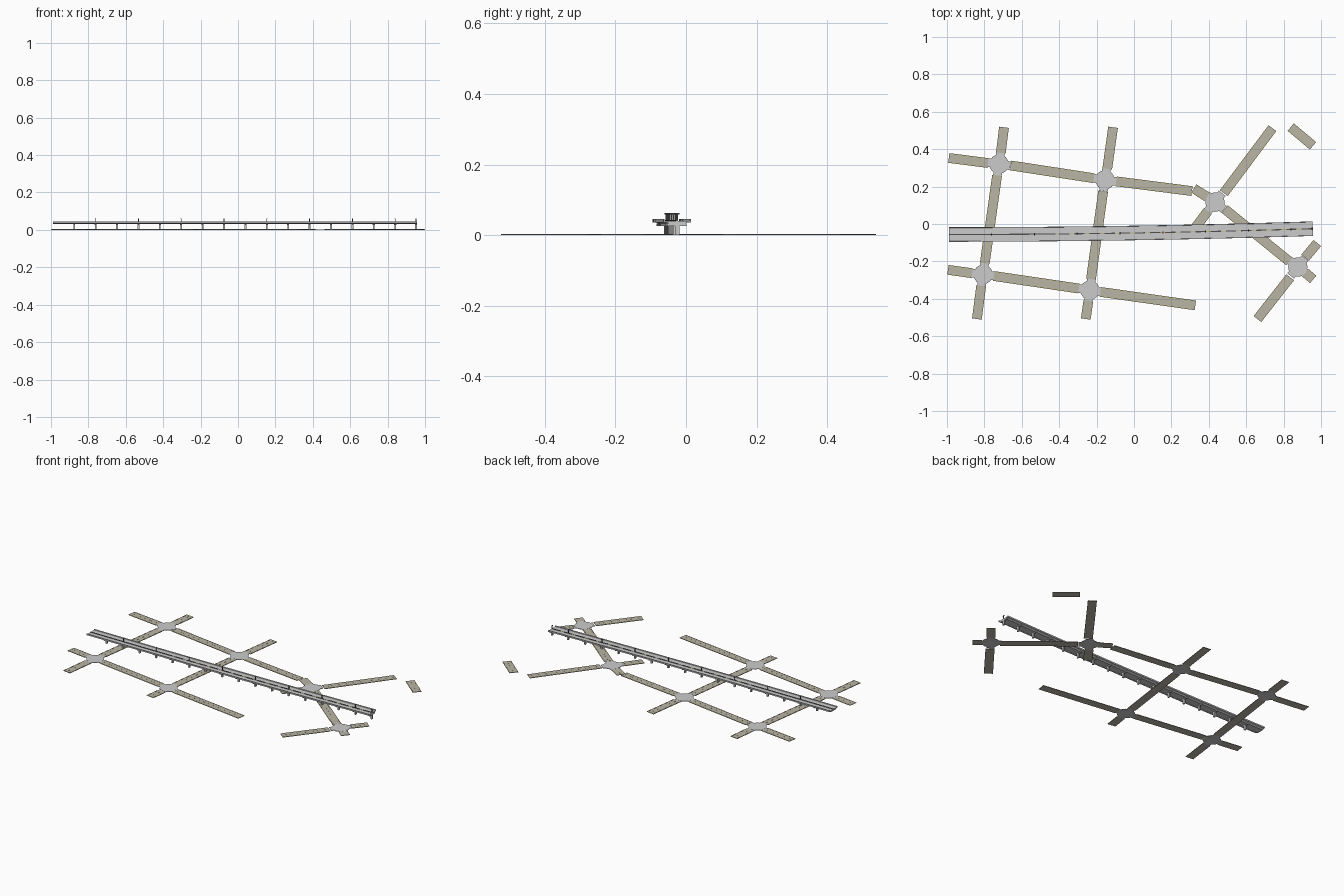
import bpy, bmesh, math
from mathutils import Vector, Matrix

if "Cube" in bpy.data.objects:
    bpy.data.objects.remove(bpy.data.objects["Cube"])


def material(name, rgb):
    m = bpy.data.materials.new(name)
    m.diffuse_color = (*rgb, 1)
    m.use_nodes = True
    m.node_tree.nodes["Principled BSDF"].inputs["Base Color"].default_value = m.diffuse_color
    return m


TAN = material("tan_paving", (0.48, 0.46, 0.39))
YELLOW = material("yellow_paint", (0.55, 0.47, 0.2))
DARK = material("dark_concrete", (0.08, 0.08, 0.08))
H = 0.003          # street thickness
W = 0.052          # street width


def finish(name, bm, mat=None):
    bmesh.ops.recalc_face_normals(bm, faces=bm.faces)
    me = bpy.data.meshes.new(name)
    bm.to_mesh(me)
    bm.free()
    ob = bpy.data.objects.new(name, me)
    bpy.context.collection.objects.link(ob)
    if mat:
        me.materials.append(mat)
    return ob


def add_box(bm, centre, size, angle=0):
    mat = (Matrix.Translation(centre) @ Matrix.Rotation(angle, 4, 'Z')
           @ Matrix.Diagonal((*size, 1)))
    bmesh.ops.create_cube(bm, size=1, matrix=mat)


def add_strip(bm, a, b, width, z0, z1, offset=0):
    a, b = Vector(a), Vector(b)
    d = b - a
    n = Vector((-d.y, d.x)).normalized() * offset
    c = (a + b) / 2 + n
    add_box(bm, (c.x, c.y, (z0 + z1) / 2), (d.length, width, z1 - z0),
            math.atan2(d.y, d.x))


# Ground streets: start and end points
streets = [
    ((-0.99, 0.353), (-0.78, 0.326)), ((-0.66, 0.313), (-0.215, 0.245)),
    ((-0.095, 0.228), (0.31, 0.176)), ((0.32, 0.19), (0.39, 0.145)),
    ((-0.695, 0.517), (-0.712, 0.38)), ((-0.732, 0.26), (-0.798, -0.21)),
    ((-0.817, -0.33), (-0.84, -0.508)), ((-0.112, 0.517), (-0.143, 0.295)),
    ((-0.165, 0.175), (-0.23, -0.295)), ((-0.244, -0.41), (-0.258, -0.508)),
    ((-0.995, -0.245), (-0.865, -0.263)), ((-0.75, -0.278), (-0.295, -0.345)),
    ((-0.18, -0.363), (0.328, -0.435)), ((0.48, 0.165), (0.74, 0.512)),
    ((0.395, 0.07), (0.32, -0.03)), ((0.485, 0.08), (0.83, -0.20)),
    ((0.915, -0.18), (0.98, -0.102)), ((0.835, -0.285), (0.66, -0.508)),
    ((0.915, -0.26), (0.958, -0.296)), ((0.838, 0.518), (0.957, 0.418)),
]
slabs, paint = bmesh.new(), bmesh.new()
for a, b in streets:
    add_strip(slabs, a, b, W, 0, H)
    for s in (-1, 1):
        add_strip(paint, a, b, 0.003, H * 0.5, H + 0.0006, s * (W / 2 - 0.004))
    # dashed centre line
    va, vb = Vector(a), Vector(b)
    n = max(1, round((vb - va).length / 0.04))
    for i in range(n):
        add_strip(paint, va.lerp(vb, (i + 0.25) / n), va.lerp(vb, (i + 0.75) / n),
                  0.002, H * 0.5, H + 0.0006)
finish("streets", slabs, TAN)
finish("street_markings", paint, YELLOW)

# Junctions: disc with four short arms
tilt = math.radians(-8)
junctions = [(-0.722, 0.32, tilt), (-0.155, 0.236, tilt), (-0.807, -0.27, tilt),
             (-0.236, -0.354, tilt), (0.433, 0.117, math.radians(-39)),
             (0.876, -0.23, math.radians(-39))]
bm = bmesh.new()
for x, y, ang in junctions:
    bmesh.ops.create_cone(bm, cap_ends=True, segments=16, radius1=0.052, radius2=0.052,
                          depth=H, matrix=Matrix.Translation((x, y, H / 2 + 0.0004)))
    for k in (0, 1):
        add_box(bm, (x, y, H / 2), (0.122, 0.046, H), ang + k * math.pi / 2)
finish("junctions", bm)

# Elevated road: profile swept along a gently curving line
X0, X1, SPANS = -0.99, 0.955, 17
STEP = 0.1144


def line_y(x):
    return -0.056 + 0.031 * ((x - X0) / (X1 - X0)) ** 2


def line_angle(x):
    return math.atan(0.062 * (x - X0) / (X1 - X0) ** 2)


def sweep(bm, profile, xa, xb, n):
    rings = []
    for i in range(n + 1):
        x = xa + (xb - xa) * i / n
        t = line_angle(x)
        rings.append([bm.verts.new((x - math.sin(t) * o, line_y(x) + math.cos(t) * o, z))
                      for o, z in profile])
    m = len(profile)
    for r, s in zip(rings, rings[1:]):
        for j in range(m):
            bm.faces.new((r[j], r[(j + 1) % m], s[(j + 1) % m], s[j]))
    bm.faces.new(rings[0])
    bm.faces.new(rings[-1][::-1])


def rect(o0, o1, z0, z1):
    return [(o0, z0), (o1, z0), (o1, z1), (o0, z1)]


half = [(0.022, 0.031), (0.027, 0.035), (0.039, 0.036), (0.039, 0.045),
        (0.0365, 0.045), (0.0355, 0.040)]
bm = bmesh.new()
sweep(bm, half + [(-o, z) for o, z in reversed(half)], X0, X1, SPANS)
finish("elevated_deck", bm)

# Central divider and dashed line
bm = bmesh.new()
sweep(bm, rect(-0.003, 0.003, 0.0395, 0.0425), X0, -0.42, 5)
for i in range(17):
    xa = -0.42 + i * 0.081
    sweep(bm, rect(-0.003, 0.003, 0.0395, 0.0425), xa + 0.02, min(xa + 0.075, X1), 1)
finish("central_divider", bm, DARK)
bm = bmesh.new()
sweep(bm, rect(-0.002, 0.002, 0.0395, 0.0412), -0.42, X1, 12)
finish("divider_line", bm, YELLOW)

# Piers with crossheads, and a post above every second pier
piers, posts = bmesh.new(), bmesh.new()
for i in range(1, SPANS + 1):
    x = min(X0 + STEP * i, X1 - 0.004)
    y, t = line_y(x), line_angle(x)
    add_box(piers, (x, y, 0.0135), (0.009, 0.013, 0.027), t)
    add_box(piers, (x, y, 0.0295), (0.010, 0.054, 0.006), t)
    if i % 2 == 0 or i == SPANS:
        add_box(posts, (x, y, 0.050), (0.004, 0.004, 0.022), t)
        add_box(posts, (x, y, 0.0605), (0.005, 0.012, 0.003), t)
finish("piers", piers)
finish("lamp_posts", posts, DARK)
